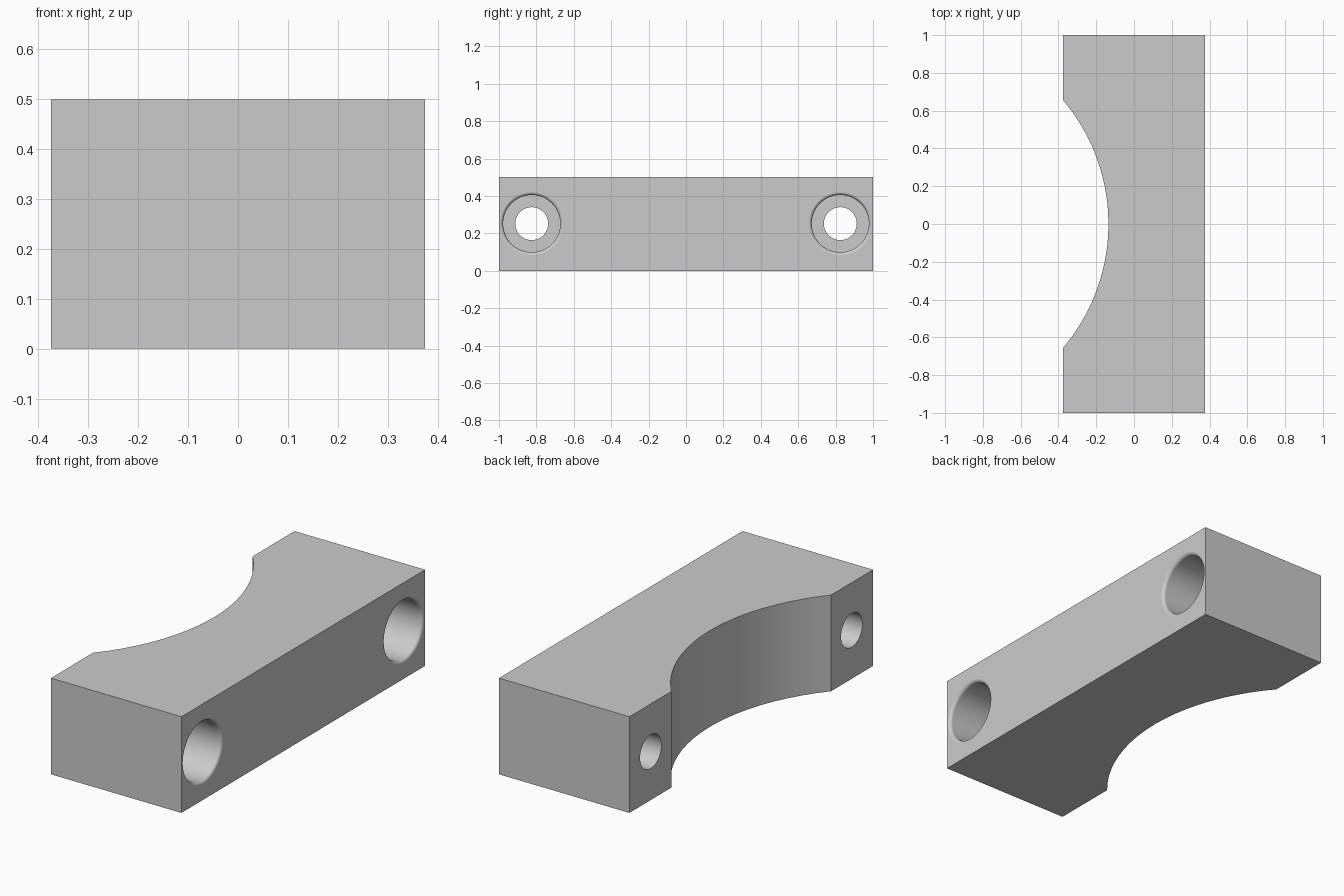
import bpy, bmesh, math
from mathutils import Vector

if "Cube" in bpy.data.objects:
    bpy.data.objects.remove(bpy.data.objects["Cube"])

HALF_X, HALF_Y, HEIGHT = 0.375, 1.0, 0.5
HOLE_Y, HOLE_Z = 0.825, 0.252
BOLT_R, BORE_R, LIP = 0.088, 0.153, 0.018
FLOOR_X = 0.0                      # depth of the counterbore floor


def make_object(name, bm):
    bmesh.ops.recalc_face_normals(bm, faces=bm.faces)
    mesh = bpy.data.meshes.new(name)
    bm.to_mesh(mesh)
    bm.free()
    obj = bpy.data.objects.new(name, mesh)
    bpy.context.collection.objects.link(obj)
    return obj


def saddle_profile():
    # rectangle with a circular saddle cut out of the -x side
    half_chord, sagitta, steps = 0.655, 0.24, 20
    radius = (half_chord ** 2 + sagitta ** 2) / (2 * sagitta)
    centre_x = -HALF_X + sagitta - radius
    sweep = math.asin(half_chord / radius)
    pts = [(HALF_X, -HALF_Y), (HALF_X, HALF_Y), (-HALF_X, HALF_Y)]
    for i in range(steps + 1):
        a = sweep * (1 - 2 * i / steps)
        pts.append((centre_x + radius * math.cos(a), radius * math.sin(a)))
    return pts + [(-HALF_X, -HALF_Y)]


# Block body: extruded profile
bm = bmesh.new()
face = bm.faces.new([bm.verts.new((x, y, 0)) for x, y in saddle_profile()])
top = bmesh.ops.extrude_face_region(bm, geom=[face])
bmesh.ops.translate(bm, vec=(0, 0, HEIGHT),
                    verts=[v for v in top["geom"] if isinstance(v, bmesh.types.BMVert)])
block = make_object("clamp_block", bm)

# Stepped hole cutters: lathed bolt hole, counterbore and rounded lip
profile = [(-0.5, 0), (-0.5, BOLT_R), (FLOOR_X, BOLT_R), (FLOOR_X, BORE_R)]
for i in range(6):
    t = math.radians(18 * i)
    profile.append((HALF_X + 0.0003 - LIP + LIP * math.sin(t),
                    BORE_R + LIP - LIP * math.cos(t)))
profile += [(0.5, BORE_R + LIP), (0.5, 0)]

bm = bmesh.new()
for side in (-1, 1):
    centre = Vector((0, side * HOLE_Y, HOLE_Z))
    verts = [bm.verts.new(centre + Vector((x, 0, r))) for x, r in profile]
    edges = [bm.edges.new(pair) for pair in zip(verts, verts[1:])]
    bmesh.ops.spin(bm, geom=verts + edges, cent=centre, axis=(1, 0, 0),
                   angle=math.tau, steps=48)
bmesh.ops.remove_doubles(bm, verts=bm.verts, dist=1e-5)
cutter = make_object("hole_cutter", bm)
cutter.hide_render = True

# Cut the holes, then smooth the curved surfaces
bpy.context.view_layer.objects.active = block
block.select_set(True)
cut = block.modifiers.new("holes", "BOOLEAN")
cut.operation, cut.solver, cut.object = "DIFFERENCE", "EXACT", cutter
bpy.ops.object.modifier_apply(modifier=cut.name)
bpy.data.objects.remove(cutter)

bpy.ops.object.shade_smooth_by_angle(angle=math.radians(30))
weighted = block.modifiers.new("weighted_normals", "WEIGHTED_NORMAL")
weighted.keep_sharp = True
